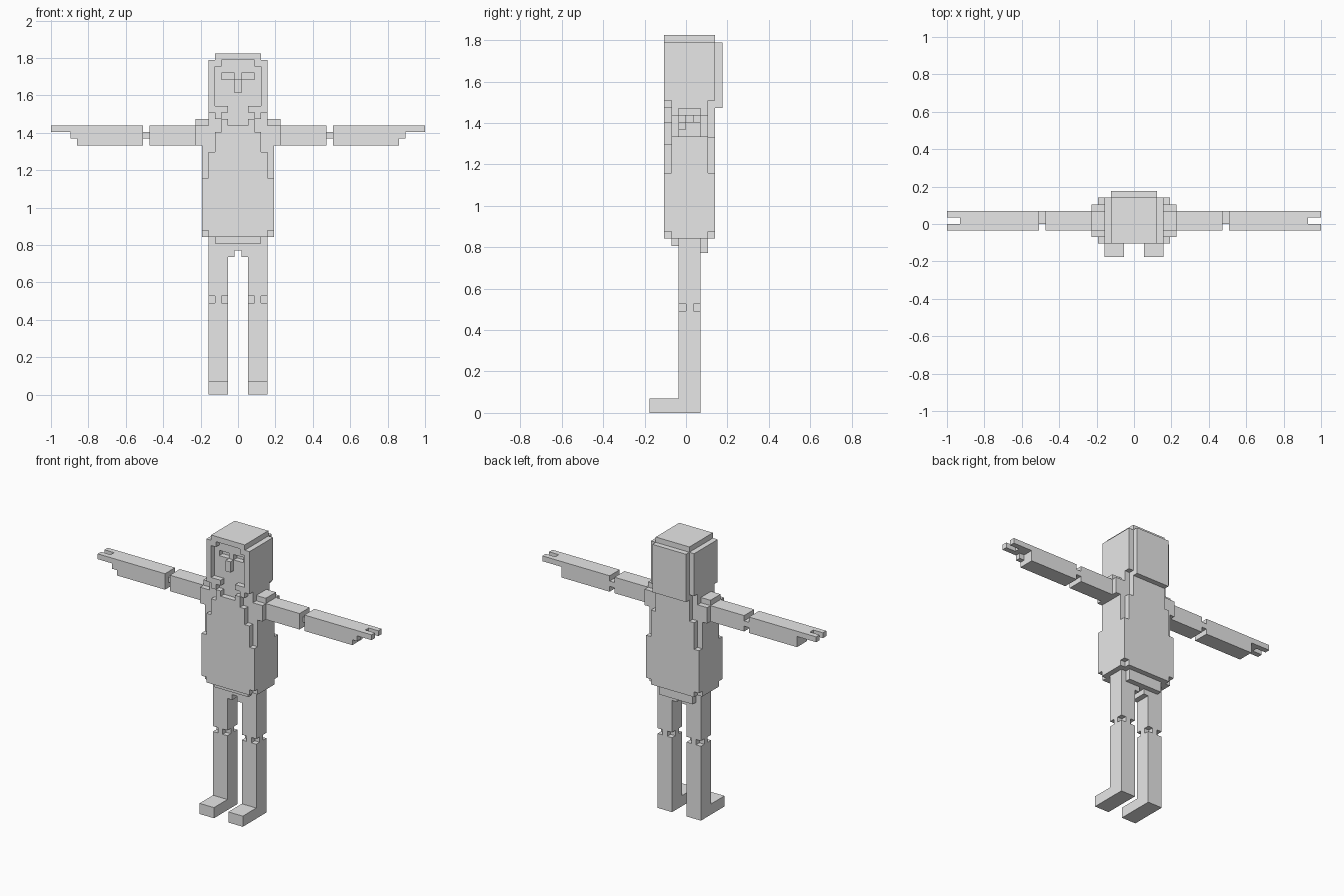
import bpy, bmesh
from mathutils import Vector

if "Cube" in bpy.data.objects:
    bpy.data.objects.remove(bpy.data.objects["Cube"])

U = 2 / 57            # size of one block
parts = {}            # part name -> set of block cells


def cells(x0, x1, y0, y1, z0, z1):
    xs = range(round(x0 + .5), round(x1 + .5))
    return {(x, y, z) for x in xs for y in range(y0, y1) for z in range(z0, z1)}


def add(name, *box):
    parts.setdefault(name, set()).update(cells(*box))


def cut(name, *box):
    parts[name] -= cells(*box)


def wide(name, half, *yz):
    add(name, -half, half, *yz)


# Pelvis and crotch
wide("pelvis", 4.5, -1, 2, 23, 24)
wide("pelvis", 1.5, -1, 2, 22, 24)
wide("pelvis", 3.5, -2, 2, 23, 24)
wide("pelvis", 3.5, 2, 3, 22, 24)
add("pelvis", -1.5, -.5, -1, 2, 21, 22)
add("pelvis", .5, 1.5, -1, 2, 21, 22)

# Torso: core, then tapering front and back layers
wide("torso", 5.5, -2, 3, 24, 41)
wide("torso", 5.5, -1, 2, 41, 42)
wide("torso", 4.5, -2, 3, 41, 43)
wide("torso", 4.5, -3, 4, 24, 25)
wide("torso", 5.5, -3, 4, 25, 33)
wide("torso", 4.5, -3, -2, 33, 37)
wide("torso", 3.5, -3, -2, 37, 40)
wide("torso", 2.5, -3, -2, 40, 41)
wide("torso", 4.5, 3, 4, 33, 38)
wide("torso", 3.5, 3, 4, 38, 43)

# Head: face block, hair and cap
wide("face", 3.5, -2, 4, 43, 51)
wide("face", .5, -3, -2, 46, 48)
wide("hair", 3.5, 4, 5, 42, 51)
wide("head_cap", 3.5, -3, 4, 51, 52)


def span(s, a, b):
    return (a, b) if s > 0 else (-b, -a)


for s, side in ((1, "right"), (-1, "left")):
    # Side hair, jaw locks, collar tips and sunken eyes
    add("hair", *span(s, 3.5, 4.5), -3, 4, 43, 51)
    add("hair", *span(s, 2.5, 3.5), -3, -2, 50, 51)
    add("hair", *span(s, 1.5, 3.5), -3, -2, 43, 44)
    add("hair", *span(s, 2.5, 3.5), -3, -2, 42, 43)
    add("torso", *span(s, 1.5, 2.5), -3, -2, 41, 42)
    cut("face", *span(s, .5, 2.5), -2, -1, 48, 49)

    # Leg with a cross-shaped knee, and foot
    leg = side + "_leg"
    add(leg, *span(s, 1.5, 4.5), -1, 2, 0, 24)
    for a in (1.5, 3.5):
        for y in (-1, 1):
            cut(leg, *span(s, a, a + 1), y, y + 1, 14, 15)
    add(side + "_foot", *span(s, 1.5, 4.5), -5, -1, 0, 2)

    # Shoulder, upper arm, elbow, forearm
    arm = side + "_arm"
    add(side + "_shoulder", *span(s, 5.5, 6.5), -2, 3, 38, 41)
    add(side + "_shoulder", *span(s, 5.5, 6.5), -1, 2, 41, 42)
    add(arm, *span(s, 6.5, 13.5), -1, 2, 38, 41)
    add(arm, *span(s, 13.5, 14.5), 0, 2, 39, 40)
    add(arm, *span(s, 14.5, 24.5), -1, 2, 38, 41)
    # Hand with thumb and two fingers
    hand = side + "_hand"
    add(hand, *span(s, 24.5, 28.5), -1, 2, 40, 41)
    add(hand, *span(s, 24.5, 25.5), -1, 0, 39, 40)
    cut(hand, *span(s, 26.5, 28.5), 0, 1, 40, 41)

grey = bpy.data.materials.new("plain grey")
grey.diffuse_color = (.8, .8, .8, 1)
grey.use_nodes = True
grey.node_tree.nodes["Principled BSDF"].inputs["Base Color"].default_value = grey.diffuse_color
solid = set().union(*parts.values())

# Turn each part into a mesh of its exposed block faces
for name, blocks in parts.items():
    bm = bmesh.new()
    for c in sorted(blocks):
        for axis in range(3):
            for d in (-1, 1):
                n = list(c)
                n[axis] += d
                if tuple(n) in solid:
                    continue
                quad = []
                for p, q in ((-1, -1), (1, -1), (1, 1), (-1, 1)):
                    v = Vector((c[0], c[1] + .5, c[2] + .5))
                    v[axis] += d / 2
                    v[(axis + 1) % 3] += p / 2
                    v[(axis + 2) % 3] += q / 2
                    quad.append(bm.verts.new(v * U))
                bm.faces.new(quad if d > 0 else quad[::-1])
    bmesh.ops.remove_doubles(bm, verts=bm.verts, dist=U / 100)
    bmesh.ops.dissolve_limit(bm, angle_limit=.01, verts=bm.verts, edges=bm.edges)
    mesh = bpy.data.meshes.new(name)
    bm.to_mesh(mesh)
    bm.free()
    mesh.materials.append(grey)
    bpy.context.collection.objects.link(bpy.data.objects.new(name, mesh))
